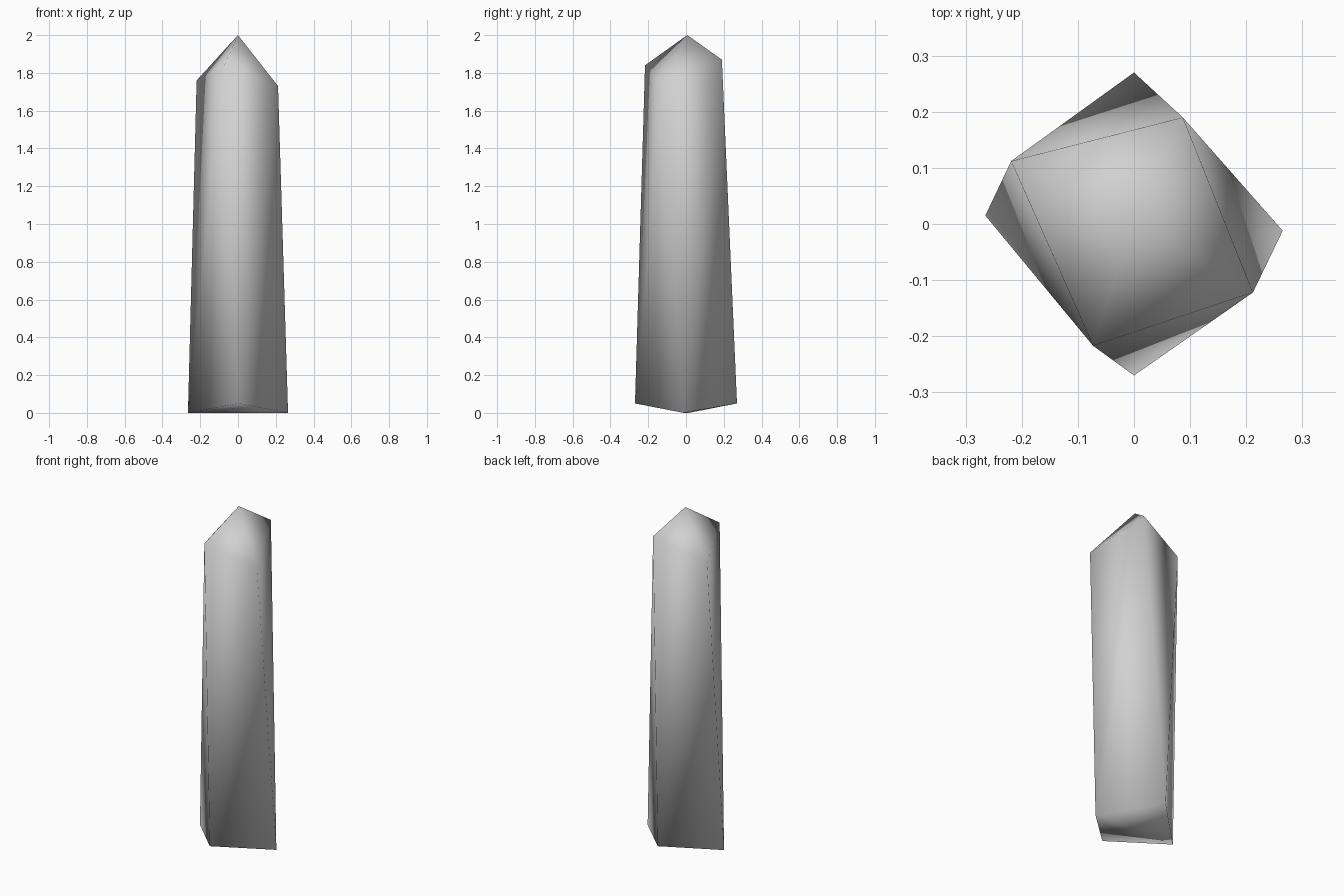
import bpy
import bmesh

cube = bpy.data.objects.get("Cube")
if cube:
    bpy.data.objects.remove(cube, do_unlink=True)

# Pale grey stone
stone = bpy.data.materials.new("pale_grey_stone")
stone.use_nodes = True
colour = (0.64, 0.64, 0.64, 1)
stone.diffuse_color = colour
stone.node_tree.nodes["Principled BSDF"].inputs["Base Color"].default_value = colour

# Corner rings, counter-clockwise; the upper ring is twisted against the lower
LOWER = [(0.265, -0.012, 0), (0, 0.27, 0.05), (-0.265, 0.015, 0), (0, -0.27, 0.05)]
UPPER = [(0.212, -0.122, 1.73), (0.087, 0.19, 1.87),
         (-0.219, 0.112, 1.76), (-0.073, -0.217, 1.84)]
APEX = (0, 0.007, 2)

bm = bmesh.new()
lower = [bm.verts.new(p) for p in LOWER]
upper = [bm.verts.new(p) for p in UPPER]
apex = bm.verts.new(APEX)

# Twisted sides and pointed tip
for i in range(4):
    j = (i + 1) % 4
    bm.faces.new((lower[i], lower[j], upper[j]))
    bm.faces.new((lower[i], upper[j], upper[i]))
    bm.faces.new((upper[i], upper[j], apex))

# Underside, ridged from left to right
bm.faces.new((lower[0], lower[3], lower[2]))
bm.faces.new((lower[0], lower[2], lower[1]))

# Soft shading over the whole shard
for face in bm.faces:
    face.smooth = True

mesh = bpy.data.meshes.new("crystal_shard")
bm.to_mesh(mesh)
bm.free()
mesh.materials.append(stone)
shard = bpy.data.objects.new("crystal_shard", mesh)
bpy.context.collection.objects.link(shard)
